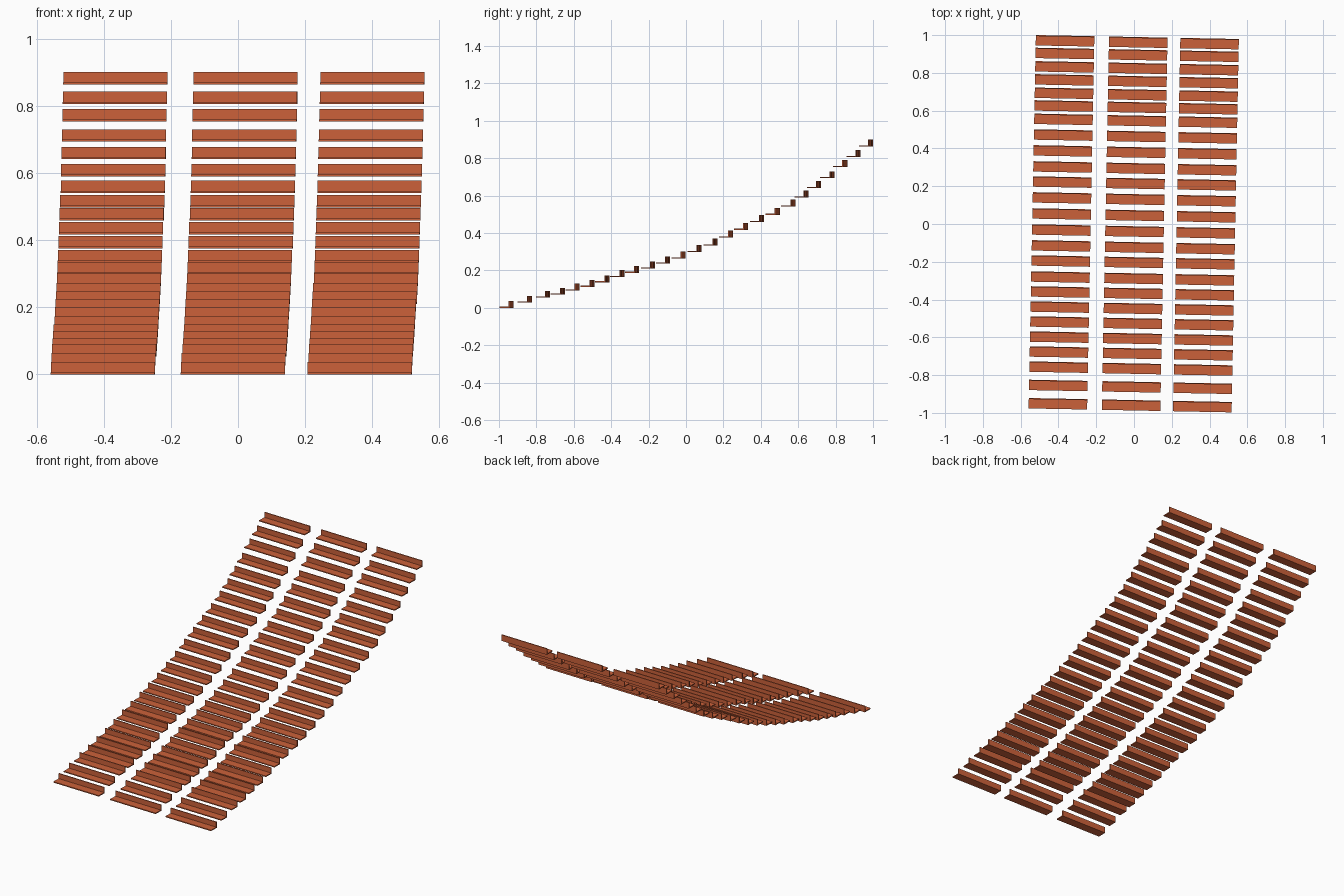
import bpy, bmesh, math
from mathutils import Matrix

if "Cube" in bpy.data.objects:
    bpy.data.objects.remove(bpy.data.objects["Cube"])

# Bench material
mat = bpy.data.materials.new("terracotta orange")
mat.diffuse_color = (0.6, 0.12, 0.042, 1)
mat.use_nodes = True
mat.node_tree.nodes["Principled BSDF"].inputs["Base Color"].default_value = mat.diffuse_color

# Rows of the stand: (y of back face, z of base)
ROWS = [(-.932, 0), (-.835, .027), (-.738, .054), (-.658, .07), (-.579, .092),
        (-.499, .112), (-.42, .136), (-.34, .164), (-.261, .187), (-.176, .21),
        (-.096, .236), (-.012, .264), (.073, .298), (.158, .333), (.242, .375),
        (.322, .417), (.407, .458), (.491, .497), (.574, .541), (.645, .59),
        (.712, .641), (.783, .693), (.852, .753), (.923, .806), (.99, .863)]
BLOCKS = {"left_block": -.384, "middle_block": .0035, "right_block": .381}
WIDTH, DEPTH, HEIGHT, THICK = .31, .055, .037, .006
TURN = Matrix.Rotation(-.0195, 4, 'Z')   # whole stand is slightly skewed


def add_bench(bm, cx, y, z):
    """L-shaped bench: thin seat with an upright back along the rear."""
    profile = [(y - DEPTH, z), (y, z), (y, z + HEIGHT), (y - THICK, z + HEIGHT),
               (y - THICK, z + THICK), (y - DEPTH, z + THICK)]
    ends = [[bm.verts.new((cx + s * WIDTH / 2, py, pz)) for py, pz in profile]
            for s in (-1, 1)]
    bm.faces.new(ends[0])
    bm.faces.new(ends[1][::-1])
    n = len(profile)
    for i in range(n):
        j = (i + 1) % n
        bm.faces.new((ends[0][i], ends[1][i], ends[1][j], ends[0][j]))


# One object per seating block
for name, cx in BLOCKS.items():
    bm = bmesh.new()
    for y, z in ROWS:
        add_bench(bm, cx, y, z)
    bmesh.ops.transform(bm, matrix=TURN, verts=bm.verts)
    bmesh.ops.recalc_face_normals(bm, faces=bm.faces)
    me = bpy.data.meshes.new(name)
    bm.to_mesh(me)
    bm.free()
    me.materials.append(mat)
    bpy.context.collection.objects.link(bpy.data.objects.new(name + "_benches", me))
